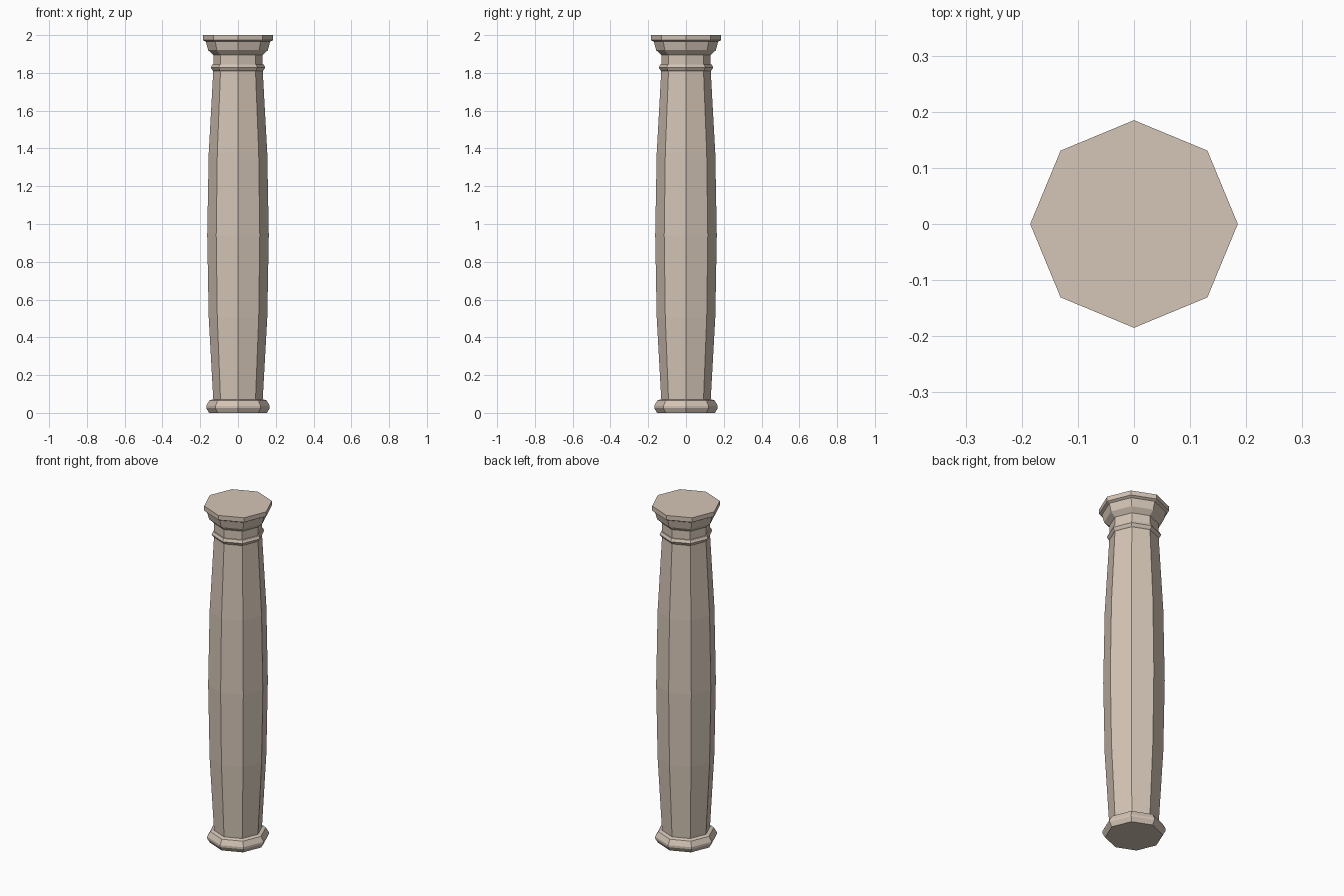
import bpy, bmesh
from math import cos, sin, tau

if "Cube" in bpy.data.objects:
    bpy.data.objects.remove(bpy.data.objects["Cube"])

SIDES = 8

stone = bpy.data.materials.new("warm_stone")
stone.diffuse_color = (0.66, 0.56, 0.47, 1)
stone.use_nodes = True
stone.node_tree.nodes["Principled BSDF"].inputs["Base Color"].default_value = stone.diffuse_color


def turned(name, profile, cap_bottom=False, cap_top=False):
    """Sweep a (radius, height) profile around z as an octagon."""
    bm = bmesh.new()
    rings = [[bm.verts.new((r * cos(tau * i / SIDES), r * sin(tau * i / SIDES), z))
              for i in range(SIDES)] for r, z in profile]
    for low, high in zip(rings, rings[1:]):
        for i in range(SIDES):
            j = (i + 1) % SIDES
            bm.faces.new((low[i], low[j], high[j], high[i]))
    if cap_bottom:
        bm.faces.new(rings[0][::-1])
    if cap_top:
        bm.faces.new(rings[-1])
    mesh = bpy.data.meshes.new(name)
    bm.to_mesh(mesh)
    bm.free()
    mesh.materials.append(stone)
    obj = bpy.data.objects.new(name, mesh)
    bpy.context.collection.objects.link(obj)
    return obj


# Bulging foot moulding
turned("base", [(0.153, 0), (0.168, 0.025), (0.168, 0.037), (0.152, 0.066),
                (0.131, 0.072)], cap_bottom=True)

# Swelling shaft
turned("shaft", [(0.131, 0.072), (0.155, 0.505), (0.163, 0.94),
                 (0.155, 1.375), (0.131, 1.81)])

# Thin ring under the neck
turned("collar", [(0.131, 1.81), (0.136, 1.815), (0.144, 1.828),
                  (0.136, 1.844), (0.131, 1.845)])

# Neck and flared capital
turned("neck", [(0.131, 1.845), (0.131, 1.895)])
turned("capital", [(0.131, 1.895), (0.158, 1.92), (0.17, 1.965)])

# Top slab
turned("abacus", [(0.17, 1.965), (0.185, 1.973), (0.185, 2.0)], cap_top=True)
